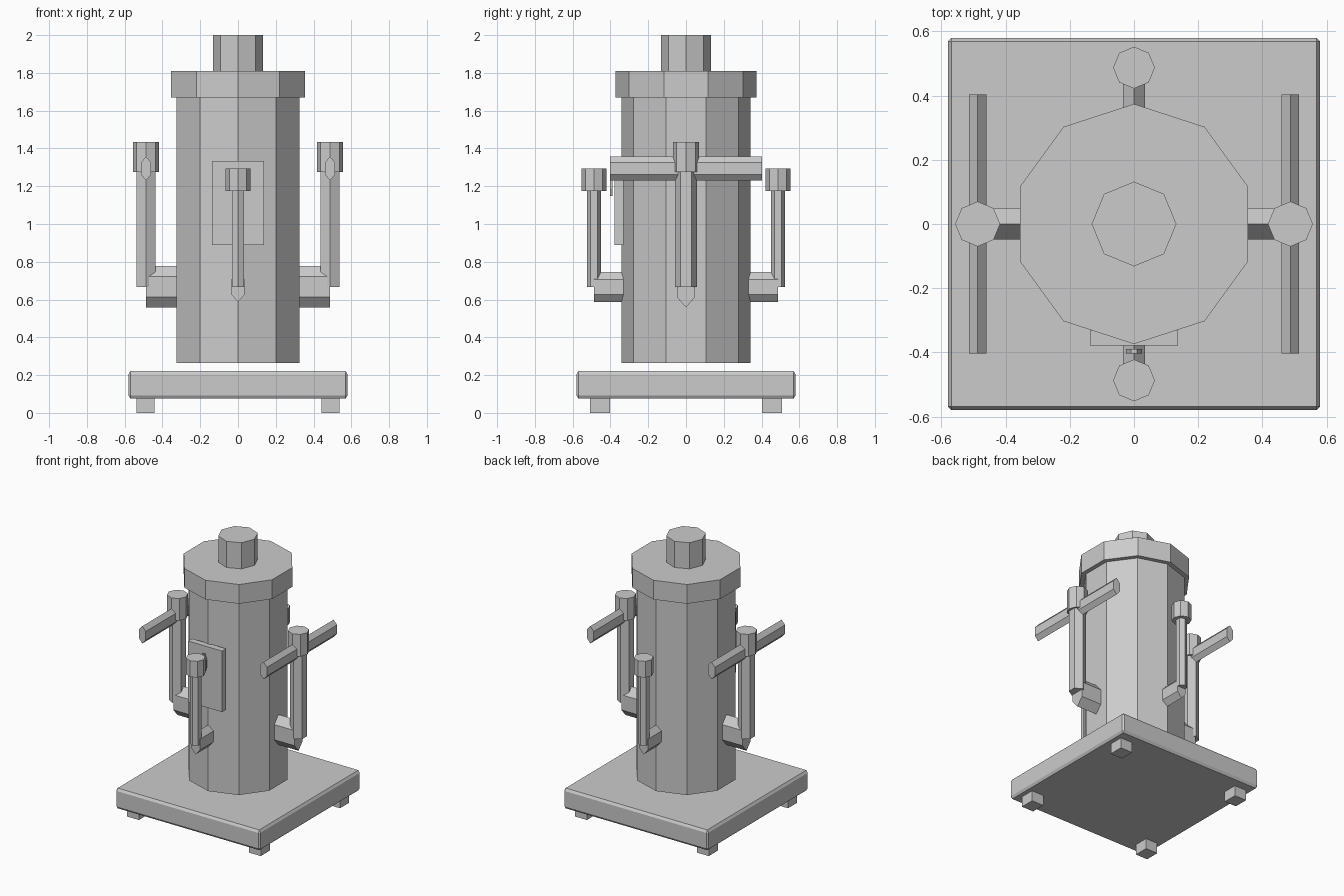
import bpy, bmesh, math

if "Cube" in bpy.data.objects:
    bpy.data.objects.remove(bpy.data.objects["Cube"])

grey = bpy.data.materials.new("plain_grey")
grey.diffuse_color = (0.6, 0.6, 0.6, 1)
grey.use_nodes = True
grey.node_tree.nodes["Principled BSDF"].inputs["Base Color"].default_value = grey.diffuse_color


def finish(bm, name):
    bmesh.ops.recalc_face_normals(bm, faces=bm.faces)
    mesh = bpy.data.meshes.new(name)
    bm.to_mesh(mesh)
    bm.free()
    mesh.materials.append(grey)
    ob = bpy.data.objects.new(name, mesh)
    bpy.context.collection.objects.link(ob)
    return ob


def prism(name, sides, r, axis, lo, hi, centre=(0, 0), squash=1.0, turn=0.0):
    """Prism along an axis, one corner pointing along its second cross axis.
    Cross axes: z -> (x, y), x -> (y, z), y -> (x, z)."""
    bm = bmesh.new()
    rings = []
    for t in (lo, hi):
        ring = []
        for i in range(sides):
            a = 2 * math.pi * (i + turn) / sides
            u = centre[0] + r * squash * math.sin(a)
            v = centre[1] + r * math.cos(a)
            co = {"z": (u, v, t), "x": (t, u, v), "y": (u, t, v)}[axis]
            ring.append(bm.verts.new(co))
        rings.append(ring)
    bm.faces.new(rings[0])
    bm.faces.new(rings[1])
    for i in range(sides):
        j = (i + 1) % sides
        bm.faces.new((rings[0][i], rings[0][j], rings[1][j], rings[1][i]))
    return finish(bm, name)


def box(name, lo, hi, bevel=0.0, z_stretch=1.0):
    bm = bmesh.new()
    bmesh.ops.create_cube(bm, size=1)
    size = [h - l for l, h in zip(lo, hi)]
    bmesh.ops.scale(bm, vec=(size[0], size[1], size[2] / z_stretch), verts=bm.verts)
    if bevel:
        bmesh.ops.bevel(bm, geom=bm.edges[:], offset=bevel, segments=1,
                        affect='EDGES', profile=0.5)
    bmesh.ops.scale(bm, vec=(1, 1, z_stretch), verts=bm.verts)
    bmesh.ops.translate(bm, vec=[(l + h) / 2 for l, h in zip(lo, hi)], verts=bm.verts)
    return finish(bm, name)


# Base plate with chamfered edges, on four feet
box("base_plate", (-0.58, -0.58, 0.075), (0.58, 0.58, 0.222), 0.011, 1.6)
for sx in (-1, 1):
    for sy in (-1, 1):
        x, y = sx * 0.49, sy * 0.455
        box("foot", (x - 0.048, y - 0.052, 0), (x + 0.048, y + 0.052, 0.075))

# Ten-sided column, collar and top knob
prism("column", 10, 0.342, "z", 0.265, 1.67)
prism("collar", 10, 0.374, "z", 1.67, 1.81)
prism("top_knob", 8, 0.132, "z", 1.81, 2.0)

# Side arms with upright posts, knobs and crossbars
for s in (-1, 1):
    x = s * 0.487
    prism("side_arm", 6, 0.11, "x", s * 0.28, x, (0, 0.668), squash=0.5)
    prism("side_post", 6, 0.057, "z", 0.667, 1.29, (x, 0))
    prism("side_knob", 8, 0.07, "z", 1.275, 1.435, (x, 0))
    prism("crossbar", 6, 0.063, "y", -0.403, 0.403, (x, 1.294), squash=0.5)

# Smaller front and back arms with posts and knobs
for s in (-1, 1):
    y = s * 0.487
    prism("end_arm", 6, 0.08, "y", s * 0.28, y, (0, 0.667), squash=0.5)
    prism("end_post", 6, 0.038, "z", 0.667, 1.19, (0, y))
    prism("end_knob", 8, 0.065, "z", 1.175, 1.293, (0, y))

# Front panel and the small dial in front of it
box("front_panel", (-0.137, -0.378, 0.89), (0.137, -0.332, 1.333))
prism("dial", 8, 0.073, "y", -0.403, -0.39, (0, 1.217), squash=0.36, turn=0.5)
